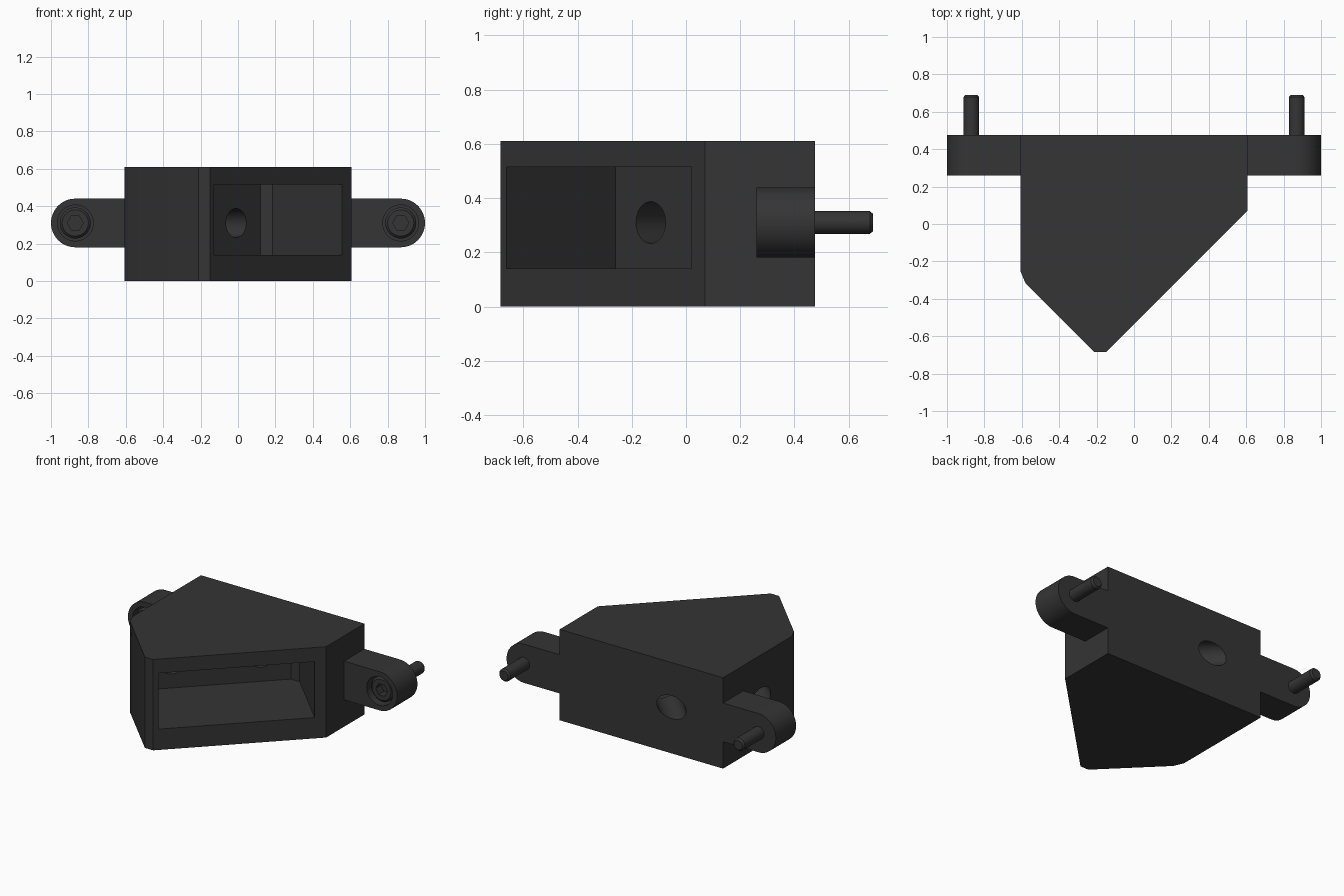
import bpy, bmesh
from math import sin, cos, pi, radians
from mathutils import Vector

if "Cube" in bpy.data.objects:
    bpy.data.objects.remove(bpy.data.objects["Cube"])

dark = bpy.data.materials.new("dark_plastic")
dark.diffuse_color = (0.035, 0.035, 0.035, 1)
dark.use_nodes = True
dark.node_tree.nodes["Principled BSDF"].inputs["Base Color"].default_value = dark.diffuse_color
MID_Z = 0.31


def make(name, bm):
    bmesh.ops.recalc_face_normals(bm, faces=bm.faces)
    me = bpy.data.meshes.new(name)
    bm.to_mesh(me)
    bm.free()
    me.materials.append(dark)
    ob = bpy.data.objects.new(name, me)
    bpy.context.collection.objects.link(ob)
    return ob


def prism(name, pts, lo, hi, along="z"):
    """Extrude an outline (xy along z, or xz along y)."""
    bm = bmesh.new()
    at = (lambda p, h: (p[0], p[1], h)) if along == "z" else (lambda p, h: (p[0], h, p[1]))
    face = bm.faces.new([bm.verts.new(at(p, lo)) for p in pts])
    top = bmesh.ops.extrude_face_region(bm, geom=[face])["geom"]
    move = Vector(at((0, 0), hi - lo))
    bmesh.ops.translate(bm, vec=move, verts=[v for v in top if isinstance(v, bmesh.types.BMVert)])
    return make(name, bm)


def lathe_y(name, profile, cx, n=40):
    """Stack of rings (radius, y) around an axis parallel to y, capped."""
    bm = bmesh.new()
    rings = [[bm.verts.new((cx + r * cos(2 * pi * i / n), y, MID_Z + r * sin(2 * pi * i / n)))
              for i in range(n)] for r, y in profile]
    for a, b in zip(rings, rings[1:]):
        for i in range(n):
            bm.faces.new((a[i], a[(i + 1) % n], b[(i + 1) % n], b[i]))
    bm.faces.new(rings[0])
    bm.faces.new(rings[-1])
    return make(name, bm)


def cut(ob, cutter):
    mod = ob.modifiers.new("cut", "BOOLEAN")
    mod.operation = "DIFFERENCE"
    mod.solver = "EXACT"
    mod.object = cutter
    bpy.context.view_layer.objects.active = ob
    bpy.ops.object.modifier_apply(modifier=mod.name)
    bpy.data.objects.remove(cutter)


def smooth(ob):
    bpy.ops.object.select_all(action="DESELECT")
    ob.select_set(True)
    bpy.context.view_layer.objects.active = ob
    bpy.ops.object.shade_smooth_by_angle(angle=radians(30))


# Housing with an angled front
body = prism("housing", [(-0.608, 0.475), (0.606, 0.475), (0.606, 0.07), (-0.15, -0.685),
                         (-0.212, -0.685), (-0.58, -0.317), (-0.608, -0.25)], 0, 0.61)

# Deep pocket running square into the angled face
cut(body, prism("pocket_cutter", [(-0.08, -0.71), (-0.53, -0.26), (0.12, 0.39),
                                  (0.185, 0.39), (0.605, -0.03)], 0.14, 0.515))

# Two cable holes from the pocket's rear wall through the back and the left side
for x, y in ((-0.01, 0.26), (-0.40, -0.13)):
    bm = bmesh.new()
    bmesh.ops.create_cone(bm, cap_ends=True, segments=40, radius1=0.077, radius2=0.077, depth=0.72)
    hole = make("hole_cutter", bm)
    way = Vector((-1, 1, 0)).normalized()
    hole.rotation_euler = way.to_track_quat("Z", "Y").to_euler()
    hole.location = Vector((x, y, MID_Z)) + way * 0.26
    bpy.context.view_layer.update()
    cut(body, hole)
smooth(body)

# Mounting ears with recessed socket screws
for side, s in (("left", -1), ("right", 1)):
    arc = [(s * (0.87 + 0.13 * cos(a)), MID_Z + 0.13 * sin(a))
           for a in (-pi / 2 + pi * i / 24 for i in range(25))]
    ear = prism(side + "_ear", [(s * 0.606, 0.18)] + arc + [(s * 0.606, 0.44)], 0.26, 0.475, "y")
    cx = s * 0.87
    cut(ear, lathe_y("counterbore_cutter", [(0.096, 0.2), (0.096, 0.39)], cx))
    smooth(ear)
    screw = lathe_y(side + "_screw", [(0.07, 0.28), (0.083, 0.293), (0.083, 0.39), (0.042, 0.39),
                                      (0.042, 0.678), (0.032, 0.69)], cx)
    cut(screw, lathe_y("hex_cutter", [(0.043, 0.2), (0.043, 0.335)], cx, 6))
    smooth(screw)
